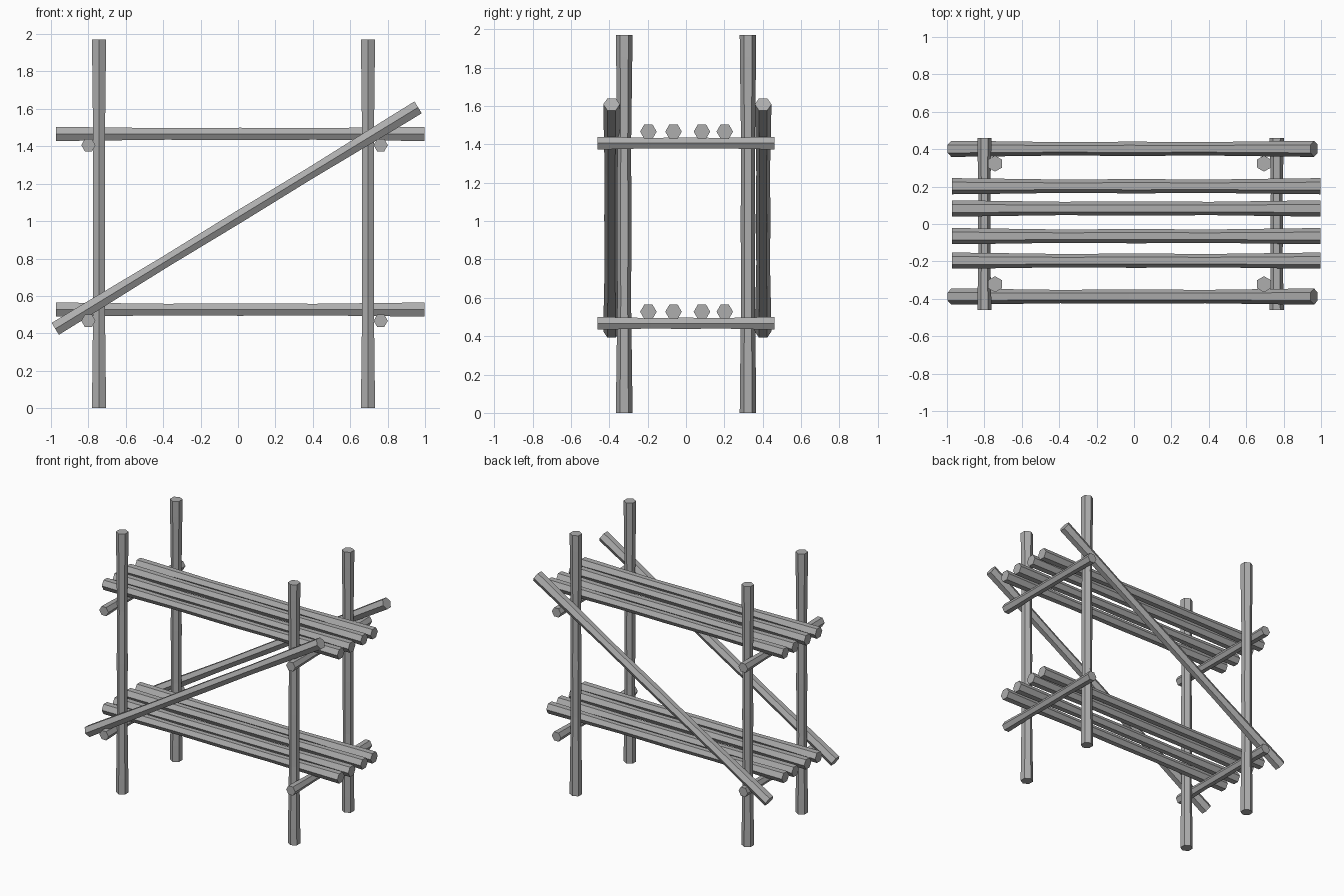
import bpy, bmesh, math
from mathutils import Vector, Matrix

cube = bpy.data.objects.get("Cube")
if cube:
    bpy.data.objects.remove(cube)

wood = bpy.data.materials.new("grey_wood")
wood.use_nodes = True
wood.diffuse_color = (0.42, 0.42, 0.42, 1)
wood.node_tree.nodes["Principled BSDF"].inputs["Base Color"].default_value = wood.diffuse_color

# Thickness along a pole: full at the ends, slimmer between
SWELL = [(0, 1), (0.06, 0.98), (0.3, 0.83), (0.5, 0.89), (0.7, 0.83), (0.94, 0.98), (1, 1)]


def pole(name, start, end, point_dir, radius=0.043):
    """Six-sided pole from start to end, with one corner towards point_dir."""
    start, end = Vector(start), Vector(end)
    axis = (end - start).normalized()
    u = Vector(point_dir)
    v = axis.cross(u)
    bm = bmesh.new()
    rings = []
    for t, swell in SWELL:
        centre = start.lerp(end, t)
        ring = []
        for i in range(6):
            a = i * math.pi / 3
            ring.append(bm.verts.new(centre + (u * math.cos(a) + v * math.sin(a)) * radius * swell))
        rings.append(ring)
    for a, b in zip(rings, rings[1:]):
        for i in range(6):
            j = (i + 1) % 6
            bm.faces.new((a[i], a[j], b[j], b[i]))
    bm.faces.new(rings[0][::-1])
    bm.faces.new(rings[-1])
    bmesh.ops.recalc_face_normals(bm, faces=bm.faces)
    mesh = bpy.data.meshes.new(name)
    bm.to_mesh(mesh)
    bm.free()
    mesh.materials.append(wood)
    obj = bpy.data.objects.new(name, mesh)
    bpy.context.collection.objects.link(obj)


# Upright posts
for side, x in (("right", -0.743), ("left", 0.695)):
    for end, y in (("front", -0.322), ("back", 0.323)):
        pole(f"{end}_{side}_post", (x, y, 0), (x, y, 1.97), (0, 1, 0))

# Two shelves: cross bars carrying four poles each
for level, z in (("lower", 0.467), ("upper", 1.406)):
    for side, x in (("right", -0.8), ("left", 0.763)):
        pole(f"{level}_{side}_cross_bar", (x, -0.46, z), (x, 0.46, z), (1, 0, 0), 0.038)
    for i, y in enumerate((-0.196, -0.065, 0.083, 0.202)):
        pole(f"{level}_shelf_pole_{i + 1}", (-0.973, y, z + 0.06), (0.998, y, z + 0.06), (0, 1, 0))

# Diagonal braces on the front and back
for end, y in (("front", -0.388), ("back", 0.402)):
    pole(f"{end}_brace", (-0.977, y, 0.424), (0.963, y, 1.608), (0, 1, 0))
